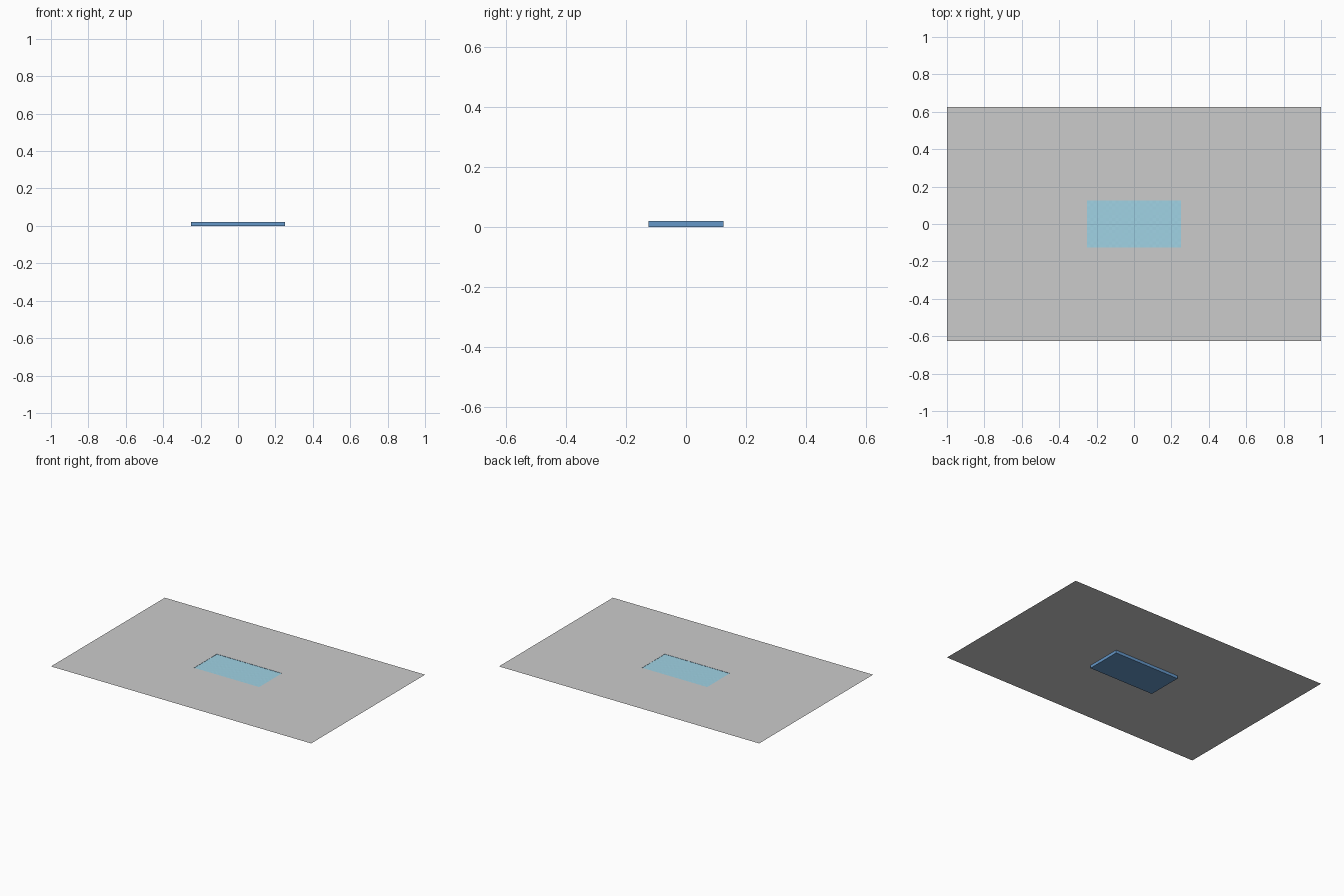
import bpy, bmesh, math

if "Cube" in bpy.data.objects:
    bpy.data.objects.remove(bpy.data.objects["Cube"])

W, D, H = 0.25, 0.125, 0.02   # half width, half depth and height of the basin


def make(name, bm, color=None):
    me = bpy.data.meshes.new(name)
    bm.to_mesh(me)
    bm.free()
    ob = bpy.data.objects.new(name, me)
    bpy.context.collection.objects.link(ob)
    if color:
        mat = bpy.data.materials.new(name + "_colour")
        mat.diffuse_color = color
        mat.use_nodes = True
        mat.node_tree.nodes["Principled BSDF"].inputs["Base Color"].default_value = mat.diffuse_color
        me.materials.append(mat)
    return ob


def ring(bm, w, d, z):
    return [bm.verts.new((x * w, y * d, z)) for x, y in ((-1, -1), (1, -1), (1, 1), (-1, 1))]


# paved deck with a rectangular opening
bm = bmesh.new()
outer, inner = ring(bm, 1, 0.625, H), ring(bm, W, D, H)
for i in range(4):
    j = (i + 1) % 4
    bm.faces.new((outer[i], outer[j], inner[j], inner[i]))
bmesh.ops.dissolve_limit(bm, angle_limit=0.01, verts=bm.verts, edges=bm.edges)
make("deck", bm)

# open-topped basin hanging below the deck
bm = bmesh.new()
low, top = ring(bm, W, D, 0), ring(bm, W, D, H)
bm.faces.new(low[::-1])
for i in range(4):
    j = (i + 1) % 4
    bm.faces.new((low[i], low[j], top[j], top[i]))
make("basin", bm, (0.13, 0.31, 0.58, 1))

# rippled water surface
bm = bmesh.new()
bmesh.ops.create_grid(bm, x_segments=30, y_segments=16, size=1)
for v in bm.verts:
    v.co = (v.co.x * W, v.co.y * D, 0.0185 + 0.0008 * math.sin(v.co.x * 40) * math.cos(v.co.y * 22))
make("water", bm, (0.35, 0.65, 0.78, 1))
